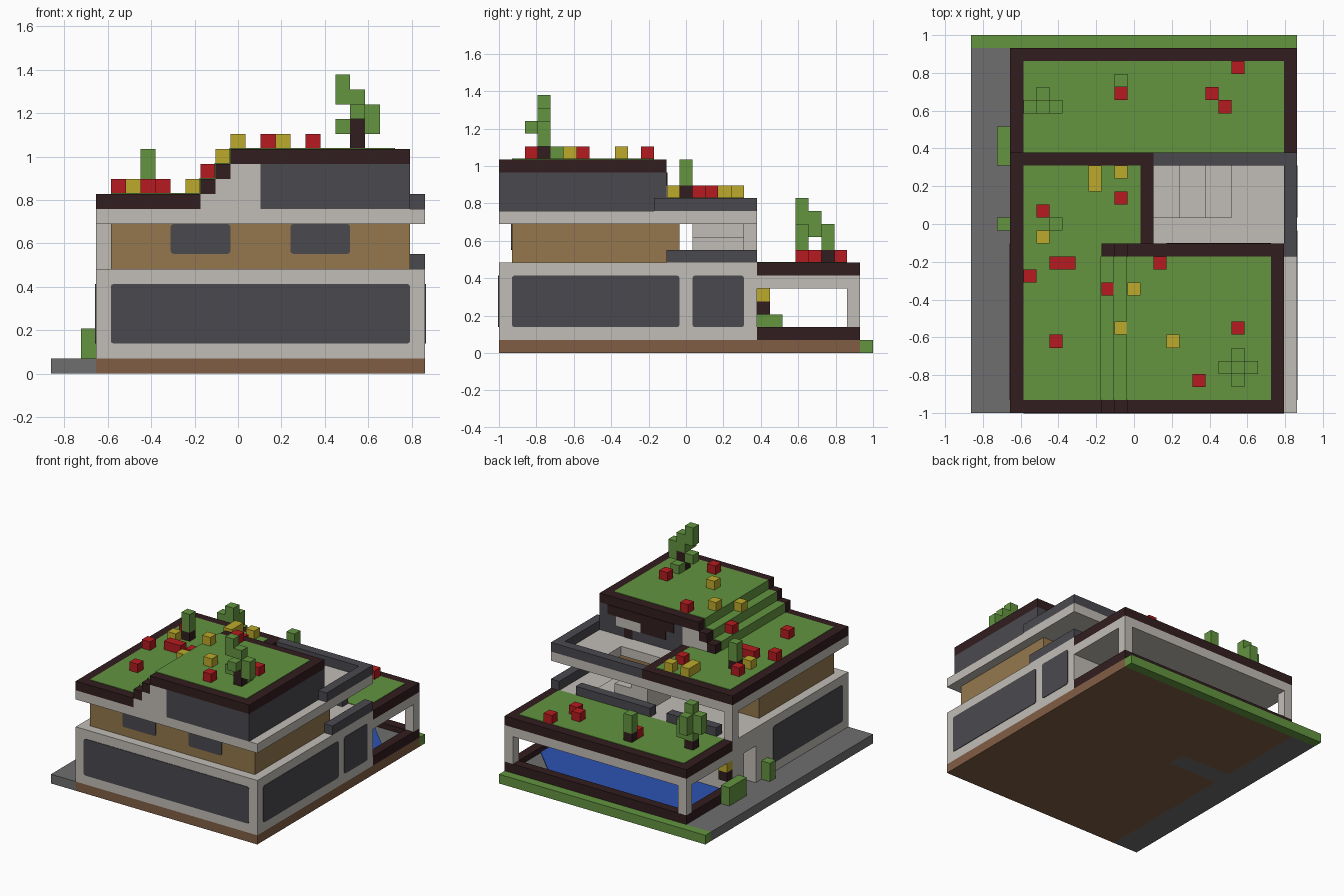
import bpy, bmesh
from mathutils import Vector

if "Cube" in bpy.data.objects:
    bpy.data.objects.remove(bpy.data.objects["Cube"], do_unlink=True)

UNIT = 2 / 29                       # one building block
ORIGIN = Vector((12.5, 14.5, 0))    # block grid centre
THIN = 0.06                         # plate thickness, in blocks


def make_material(name, red, green, blue):
    def linear(value):
        return (value / 255) ** 2.2
    colour = (linear(red), linear(green), linear(blue), 1)
    material = bpy.data.materials.new(name)
    material.use_nodes = True
    material.diffuse_color = colour
    shader = material.node_tree.nodes["Principled BSDF"]
    shader.inputs["Base Color"].default_value = colour
    shader.inputs["Roughness"].default_value = 0.9
    return material


plaster = make_material("pale_plaster", 192, 187, 181)
glass = make_material("dark_glass", 75, 74, 80)
grass = make_material("grass_green", 99, 147, 66)
soil = make_material("soil_brown", 128, 94, 70)
trim = make_material("dark_brown_trim", 54, 35, 36)
red = make_material("flower_red", 180, 33, 37)
yellow = make_material("flower_yellow", 188, 168, 48)
water = make_material("water_blue", 48, 84, 178)
paving = make_material("paving_grey", 110, 110, 110)
timber = make_material("timber_wall", 147, 119, 78)


def add_box(bm, x, y, z):
    """Add a box spanning three (low, high) ranges given in blocks."""
    made = bmesh.ops.create_cube(bm, size=1)["verts"]
    for vert in made:
        corner = [span[0] if side < 0 else span[1]
                  for span, side in zip((x, y, z), vert.co)]
        vert.co = (Vector(corner) - ORIGIN) * UNIT
    return made


def finish(name, bm, material):
    mesh = bpy.data.meshes.new(name)
    bm.to_mesh(mesh)
    bm.free()
    mesh.materials.append(material)
    part = bpy.data.objects.new(name, mesh)
    bpy.context.collection.objects.link(part)
    return part


def boxes(name, material, *spans):
    bm = bmesh.new()
    for x, y, z in spans:
        add_box(bm, x, y, z)
    return finish(name, bm, material)


def cubes(name, material, places):
    """Single blocks, each given by its low corner."""
    return boxes(name, material, *[[(c, c + 1) for c in place] for place in places])


def panel(name, material, axis, x, y, z, radius=0.2):
    """A thin plate whose corners across the given axis are clipped."""
    bm = bmesh.new()
    add_box(bm, x, y, z)
    edges = [e for e in bm.edges
             if abs((e.verts[0].co - e.verts[1].co).normalized()[axis]) > 0.9]
    bmesh.ops.bevel(bm, geom=edges, offset=radius * UNIT, segments=2,
                    affect='EDGES', profile=0.5)
    return finish(name, bm, material)


house_x, house_y = (3, 25), (0, 20)
pool_y = (20, 28)
hall_x, hall_y = (3, 9), (16, 18)
behind_hall, before_hall, beside_hall = (18, 20), (0, 16), (9, 25)

# Ground: foundation, drive, entrance path and lawn strip
ground = (0, 1)
boxes("foundation", soil, (house_x, before_hall, ground),
      (house_x, (18, 28), ground), (beside_hall, hall_y, ground))
boxes("driveway", paving, ((0, 3), (0, 28), ground))
boxes("entrance_path", paving, (hall_x, hall_y, ground))
boxes("lawn_strip", grass, ((0, 25), (28, 29), ground))

# Ground floor with an entrance recess
storey = (1, 7)
boxes("ground_floor", plaster, (house_x, before_hall, storey),
      (house_x, behind_hall, storey), (beside_hall, hall_y, storey),
      (hall_x, hall_y, (5, 7)))
window_z = (2, 6)
panel("front_window", glass, 1, (4, 24), (-THIN, 0), window_z)
panel("east_window_large", glass, 0, (25, 25 + THIN), (1, 14), window_z)
panel("east_window_small", glass, 0, (25, 25 + THIN), (15, 19), window_z)
panel("west_window", glass, 0, (3 - THIN, 3), (1, 13), window_z)

# Upper floor in timber
boxes("upper_floor", timber, ((4, 24), (1, 14), (7, 10)))
for side, left in (("left", 8), ("right", 16)):
    panel("upper_window_" + side, glass, 1, (left, left + 4),
          (1 - THIN, 1), (8, 10))

# Porch, terrace railings and stairs
boxes("porch_column", plaster, ((3, 4), (19, 20), (7, 10)))
rail_z = (7, 8)
boxes("porch_railing", glass, ((24, 25), (13, 20), rail_z),
      ((13, 22), (19, 20), rail_z), ((5, 11), (19, 20), rail_z))
boxes("terrace_stairs", plaster,
      *[((14, 20 - 2 * step), (15, 19), (7 + step, 8 + step)) for step in range(3)])

# Terrace slab around the stair opening
slab = (10, 11)
boxes("terrace_slab", plaster, (house_x, (0, 15), slab),
      ((3, 14), (15, 19), slab), ((20, 25), (15, 19), slab),
      (house_x, (19, 20), slab))
boxes("terrace_railing", glass, ((24, 25), (12, 20), (11, 12)),
      ((14, 24), (19, 20), (11, 12)))

# Glazed top storey with a stepped side wall
top_y, bed_y = (0, 13), (1, 12)
boxes("top_storey", glass, ((14, 24), top_y, (11, 14)))
boxes("stepped_wall", plaster,
      *[((10 + step, 14), top_y, (11 + step, 12 + step)) for step in range(3)])
face = (13, 13 + THIN)
boxes("rear_opening", plaster, ((19, 22), face, (12, 13)))
boxes("rear_trim", trim, ((15, 23), face, (13, 14)),
      ((16, 19), face, (12, 13)), ((20, 21), face, (11, 12)))

# Roof trims
boxes("low_roof_trim", trim, ((3, 10), top_y, (11, 12)),
      ((3, 14), (13, 20), (11, 12)))
boxes("roof_steps", trim,
      *[((10 + step, 11 + step), top_y, (12 + step, 13 + step)) for step in range(2)])
boxes("top_roof_trim", trim, ((12, 24), top_y, (14, 15)))

# Planted roof surfaces
boxes("low_roof_grass", grass, ((4, 10), (1, 13), (12, 12 + THIN)),
      ((4, 13), (13, 19), (12, 12 + THIN)))
boxes("step_grass", grass,
      *[((10 + step - THIN, 11 + step), bed_y, (12 + step, 13 + step + THIN))
        for step in range(2)])
boxes("top_roof_grass", grass, ((12 - THIN, 23), bed_y, (14, 15 + THIN)))

# Pool pavilion
rim = (1, 2)
boxes("pool_rim", trim, (house_x, (27, 28), rim),
      ((3, 4), pool_y, rim), ((24, 25), pool_y, rim))
boxes("pool_deck", paving, ((4, 24), (20, 27), (1, 1.4)))
bm = bmesh.new()
add_box(bm, (4, 24), (20, 27), (1.4, 1.5))
far = max(v.co.x + v.co.y for v in bm.verts)
corner = [e for e in bm.edges
          if all(v.co.x + v.co.y > far - UNIT / 2 for v in e.verts)]
bmesh.ops.bevel(bm, geom=corner, offset=3.8 * UNIT, segments=1, affect='EDGES')
finish("pool_water", bm, water)
boxes("pavilion_columns", plaster,
      *[((x, x + 1), (27, 28), (2, 5)) for x in (3, 24)])
boxes("pavilion_beam", plaster, (house_x, pool_y, (5, 6)))
boxes("pavilion_roof_trim", trim, (house_x, pool_y, (6, 7)))
boxes("pavilion_grass", grass, ((4, 24), (20, 27), (7, 7 + THIN)))

# Lamp beside the entrance and bushes by the drive
cubes("lamp_base", trim, [(3, 20, 3)])
cubes("lamp_light", yellow, [(3, 20, 4)])
boxes("drive_bushes", grass, ((2, 3), (19, 22), (1, 3)),
      ((2, 3), (14, 15), (1, 3)))

# Tree on the top roof
boxes("tree_trunk", trim, ((20, 21), (3, 4), (15, 17)))
boxes("tree_leaves", grass, ((20, 21), (3, 4), (17, 19)),
      ((21, 22), (3, 4), (16, 18)), ((19, 20), (3, 4), (18, 20)),
      ((19, 20), (3, 4), (16, 17)), ((20, 21), (2, 3), (17, 18)),
      ((20, 21), (4, 5), (15, 16)))

# Small shrubs on the lower roofs
cubes("shrub_stems", trim, [(6, 14, 12), (11, 25, 7), (5, 23, 7)])
boxes("shrub_leaves", grass, ((6, 7), (14, 15), (13, 15)),
      ((11, 12), (25, 26), (8, 10)), ((5, 6), (23, 24), (8, 12)),
      ((4, 5), (23, 24), (9, 11)), ((6, 7), (23, 24), (8, 10)),
      ((5, 6), (24, 25), (9, 11)))

# Flowers, grouped by the roof they grow on
beds = {
    "pavilion": (7, [(20, 26), (18, 24), (19, 23), (11, 24)], []),
    "low_roof": (12, [(5, 15), (11, 16), (4, 10), (6, 11), (7, 11), (6, 5)],
                 [(5, 13), (9, 17), (9, 18), (11, 18)]),
    "lower_step": (13, [(10, 9)], []),
    "upper_step": (14, [], [(11, 6)]),
    "top_roof": (15, [(14, 11), (20, 6), (17, 2)], [(12, 9), (15, 5)]),
}
for bed, (height, red_spots, yellow_spots) in beds.items():
    for label, material, spots in (("red", red, red_spots),
                                   ("yellow", yellow, yellow_spots)):
        if spots:
            cubes(bed + "_" + label + "_flowers", material,
                  [(x, y, height) for x, y in spots])
